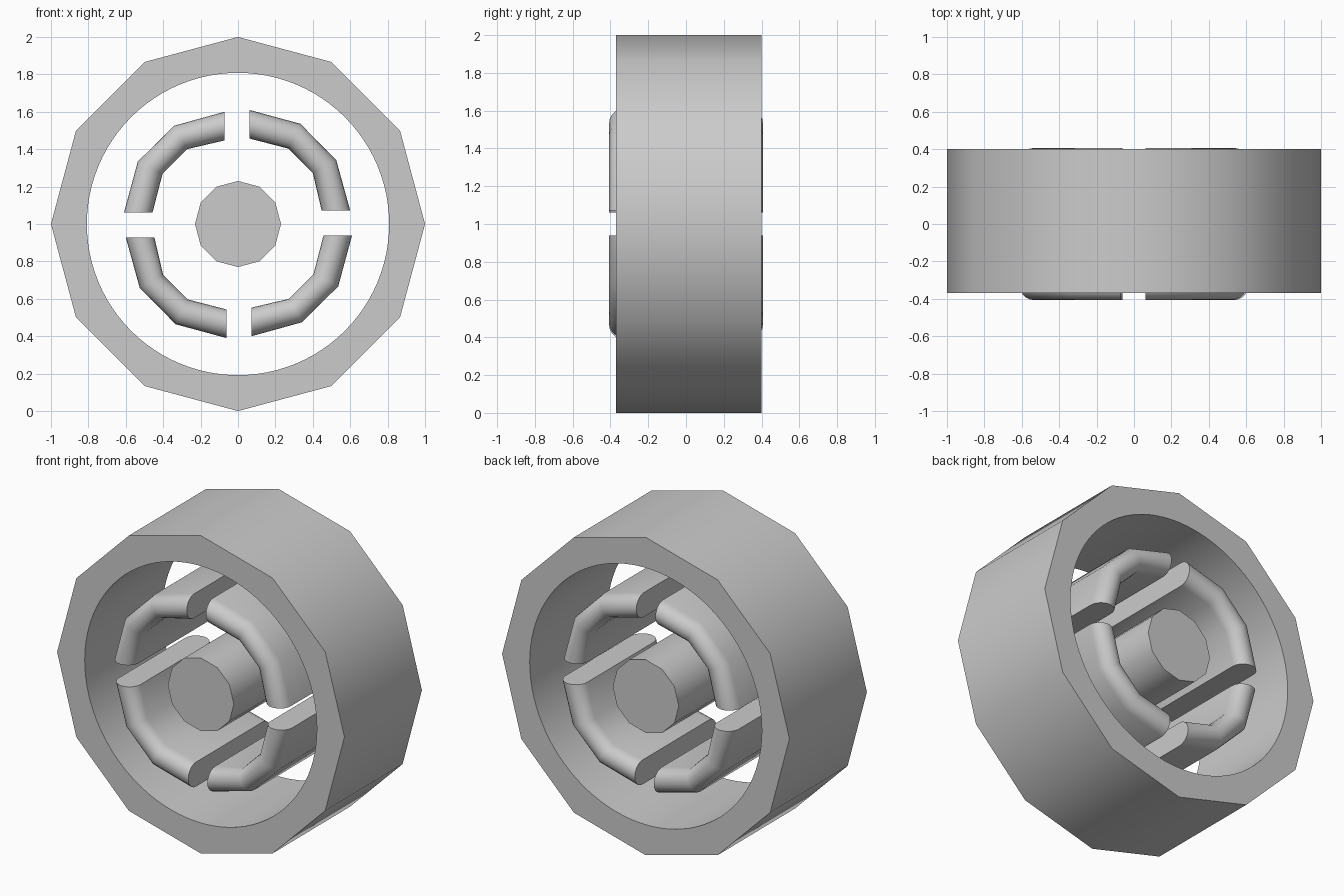
import bpy, bmesh, math

if "Cube" in bpy.data.objects:
    bpy.data.objects.remove(bpy.data.objects["Cube"])

grey = bpy.data.materials.new("light grey")
grey.diffuse_color = (0.6, 0.6, 0.6, 1)
grey.use_nodes = True
grey.node_tree.nodes["Principled BSDF"].inputs["Base Color"].default_value = grey.diffuse_color
FRONT, BACK, CZ = -0.37, 0.40, 1.0


def finish(name, bm):
    bmesh.ops.recalc_face_normals(bm, faces=bm.faces)
    mesh = bpy.data.meshes.new(name)
    bm.to_mesh(mesh)
    bm.free()
    mesh.materials.append(grey)
    ob = bpy.data.objects.new(name, mesh)
    bpy.context.collection.objects.link(ob)
    bpy.ops.object.select_all(action='DESELECT')
    ob.select_set(True)
    bpy.context.view_layer.objects.active = ob
    bpy.ops.object.shade_smooth_by_angle(angle=math.radians(40))
    return ob


def circle(bm, n, r, y):
    angles = [2 * math.pi * i / n for i in range(n)]
    return [bm.verts.new((r * math.cos(a), y, CZ + r * math.sin(a))) for a in angles]


def bridge(bm, a, b):
    n = len(a)
    for i in range(n):
        j = (i + 1) % n
        bm.faces.new((a[i], a[j], b[j], b[i]))


# Outer ring: twelve-sided outside, round bore; each outer side fans to 8 bore segments
bm = bmesh.new()
SUB = 8
ends = []
for y in (FRONT, BACK):
    outer, inner = circle(bm, 12, 1.0, y), circle(bm, 12 * SUB, 0.808, y)
    ends.append((outer, inner))
    for i in range(12):
        arc = [inner[(i * SUB + k) % len(inner)] for k in range(SUB + 1)]
        bm.faces.new([outer[i], outer[(i + 1) % 12]] + arc[::-1])
bridge(bm, ends[0][0], ends[1][0])
bridge(bm, ends[0][1], ends[1][1])
finish("outer_ring", bm)

# Central hub
bm = bmesh.new()
front, back = circle(bm, 12, 0.23, FRONT), circle(bm, 12, 0.23, BACK)
bm.faces.new(front)
bm.faces.new(back)
bridge(bm, front, back)
finish("hub", bm)

# Four curved walls with rounded front and back rims, a quarter turn apart
OUTER = [(0.061, 0.61), (0.333, 0.536), (0.525, 0.343), (0.60, 0.072)]
INNER = [(0.061, 0.457), (0.270, 0.403), (0.400, 0.273), (0.447, 0.072)]
RIM, TIP, SEG = 0.075, 0.407, 10
profile = []  # (across: -1 inner to 1 outer, depth)
for side in (-1, 1):
    for k in range(SEG + 1):
        a = math.pi * k / SEG
        profile.append((side * math.cos(a), side * (TIP - RIM + RIM * math.sin(a))))

for q in range(4):
    c, s = math.cos(q * math.pi / 2), math.sin(q * math.pi / 2)
    bm = bmesh.new()
    loops = []
    for (ox, oz), (ix, iz) in zip(OUTER, INNER):
        loop = []
        for t, y in profile:
            w = (t + 1) / 2
            x, z = ix + (ox - ix) * w, iz + (oz - iz) * w
            loop.append(bm.verts.new((x * c - z * s, y, CZ + x * s + z * c)))
        loops.append(loop)
    for a, b in zip(loops, loops[1:]):
        bridge(bm, a, b)
    bm.faces.new(loops[0])
    bm.faces.new(loops[-1])
    finish(f"curved_wall_{q + 1}", bm)
